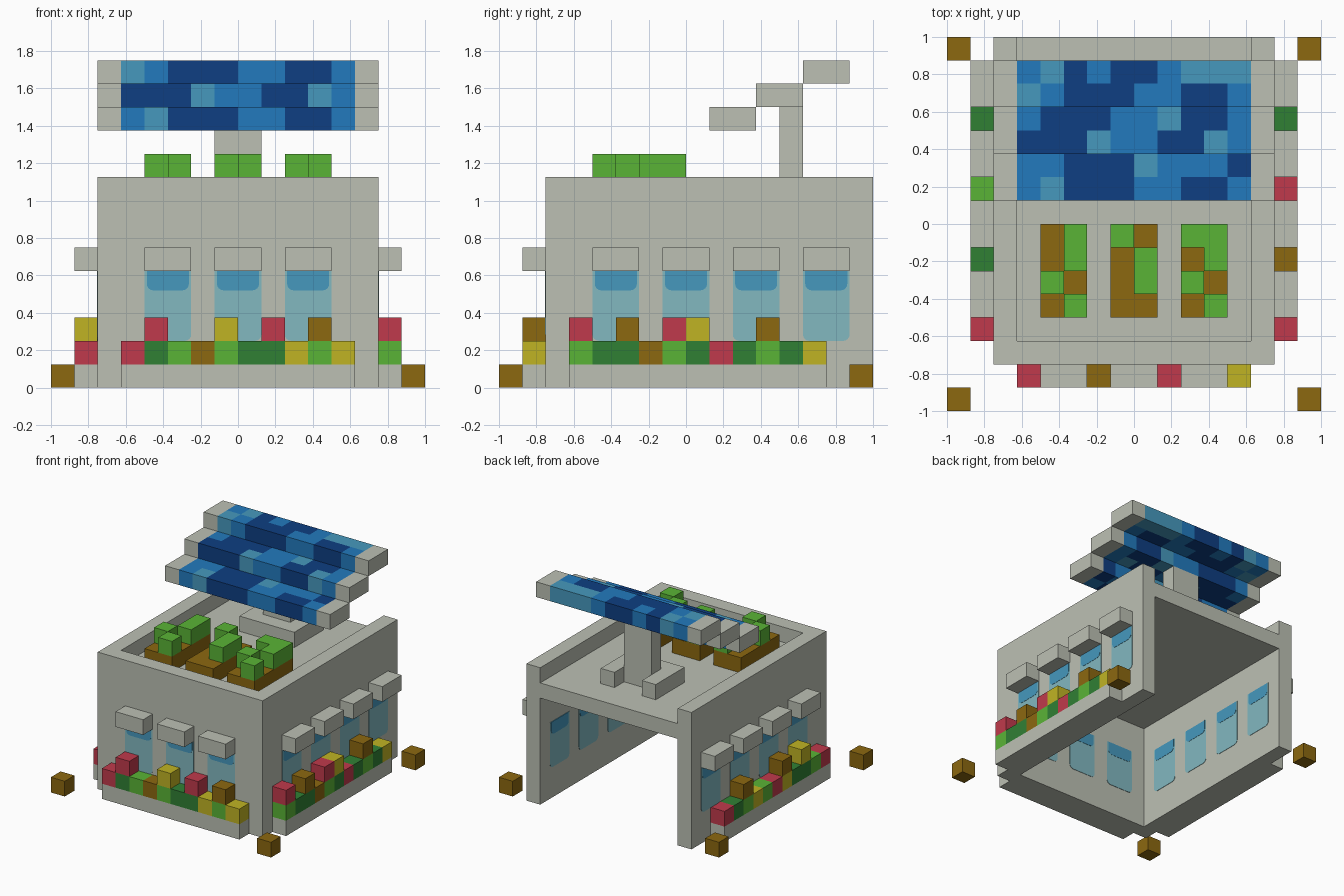
import bpy, bmesh, math
from mathutils import Vector, Matrix

cube = bpy.data.objects.get("Cube")
if cube:
    bpy.data.objects.remove(cube, do_unlink=True)

U = 0.125  # one block


def material(name, rgb):
    lin = [(c / 255 / 12.92 if c < 11 else ((c / 255 + 0.055) / 1.055) ** 2.4) for c in rgb]
    m = bpy.data.materials.new(name)
    m.use_nodes = True
    m.diffuse_color = (*lin, 1)
    bsdf = next(n for n in m.node_tree.nodes if n.type == 'BSDF_PRINCIPLED')
    bsdf.inputs["Base Color"].default_value = (*lin, 1)
    bsdf.inputs["Roughness"].default_value = 0.8
    return m


# One letter per colour, used by the block patterns below
MATS = {
    's': material("stone_grey", (188, 192, 180)),
    'b': material("soil_brown", (140, 104, 16)),
    'g': material("leaf_green", (90, 180, 54)),
    'd': material("dark_green", (48, 128, 52)),
    'r': material("flower_red", (192, 58, 76)),
    'y': material("flower_yellow", (192, 180, 36)),
    'D': material("panel_dark_blue", (14, 62, 130)),
    'M': material("panel_mid_blue", (34, 122, 190)),
    'L': material("panel_light_blue", (70, 153, 190)),
    'w': material("window_glass", (130, 184, 192)),
}


def finish(name, bm, keys):
    bmesh.ops.recalc_face_normals(bm, faces=bm.faces)
    me = bpy.data.meshes.new(name)
    bm.to_mesh(me)
    bm.free()
    for k in keys:
        me.materials.append(MATS[k])
    ob = bpy.data.objects.new(name, me)
    bpy.context.collection.objects.link(ob)
    return ob


def box(name, x, y, z, key='s'):
    """Box between block coordinates."""
    bm = bmesh.new()
    size = [(r[1] - r[0]) * U for r in (x, y, z)]
    mid = [(r[1] + r[0]) * U / 2 for r in (x, y, z)]
    bmesh.ops.create_cube(bm, size=1, matrix=Matrix.Translation(mid) @ Matrix.Diagonal((*size, 1)))
    return finish(name, bm, key)


def blocks(name, cells):
    """Group of unit blocks {(x, y, z): colour}, each in its own colour."""
    keys = sorted(set(cells.values()))
    bm = bmesh.new()
    for c, key in cells.items():
        pos = (Vector(c) + Vector((.5, .5, .5))) * U
        verts = bmesh.ops.create_cube(bm, size=U, matrix=Matrix.Translation(pos))["verts"]
        for f in {f for v in verts for f in v.link_faces}:
            f.material_index = keys.index(key)
    # Drop the hidden faces where two blocks touch
    hidden = []
    for f in bm.faces:
        outside = f.calc_center_median() / U + f.normal * 0.5
        if tuple(math.floor(v) for v in outside) in cells:
            hidden.append(f)
    bmesh.ops.delete(bm, geom=hidden, context='FACES')
    return finish(name, bm, keys)


def plate(name, half, low, high, radius, depth, place, key):
    """Thin pane with rounded lower corners, centred across the wall it sits in."""
    pts = [(half, high), (-half, high)]
    for cx, a0 in ((-half + radius, math.pi), (half - radius, 1.5 * math.pi)):
        for i in range(5):
            a = a0 + i * math.pi / 8
            pts.append((cx + radius * math.cos(a), low + radius + radius * math.sin(a)))
    bm = bmesh.new()
    face = bm.faces.new([bm.verts.new((u, -depth / 2, v)) for u, v in pts])
    ext = bmesh.ops.extrude_face_region(bm, geom=[face])
    bmesh.ops.translate(bm, vec=(0, depth, 0), verts=[e for e in ext["geom"] if isinstance(e, bmesh.types.BMVert)])
    bm.transform(place)
    return finish(name, bm, key)


# Shell: three walls, open at the back, with a sunken roof
box("front_wall", (-6, 6), (-6, -5), (0, 9))
box("left_wall", (5, 6), (-5, 8), (0, 9))
box("right_wall", (-6, -5), (-5, 8), (0, 9))
box("roof", (-5, 5), (-5, 8), (7, 8))

# Windows and awnings, per wall: rotation, distance to wall middle, positions
walls = {
    "front": (0, (-3, 0, 3)),
    "left": (math.pi / 2, (-3, 0, 3, 6)),
    "right": (-math.pi / 2, (-3, 0, 3, 6)),
}
for side, (angle, spots) in walls.items():
    for i, s in enumerate(spots, 1):
        mid = {"front": (s, -5.5), "left": (5.5, s), "right": (-5.5, s)}[side]
        place = Matrix.Translation((mid[0] * U, mid[1] * U, 0)) @ Matrix.Rotation(angle, 4, 'Z')
        plate(f"{side}_window_{i}", U, 0.25, 0.625, 0.035, U + 0.006, place, 'w')
        plate(f"{side}_window_blind_{i}", U * 0.9, 0.52, 0.625, 0.035, U + 0.010, place, 'L')
        along = (s - 1, s + 1)
        x, y = {"front": (along, (-7, -6)), "left": ((6, 7), along), "right": ((-7, -6), along)}[side]
        box(f"{side}_awning_{i}", x, y, (5, 6))

# Flower ledges: stone step, a full row of plants and a few taller ones
box("front_ledge", (-5, 5), (-7, -6), (0, 1))
box("left_ledge", (6, 7), (-5, 6), (0, 1))
box("right_ledge", (-7, -6), (-5, 6), (0, 1))
flowers = {
    "front": ("rdgbgddygy", ".r..y.r.b."),
    "left": ("gddbgdrdgdy", "r.b.ry..b.."),
    "right": ("rgddyrgygdr", "..y.b...b.."),
}
for side, rows in flowers.items():
    cells = {}
    for level, row in enumerate(rows, 1):
        for i, key in enumerate(row, -5):
            if key != '.':
                cells[{"front": (i, -7, level), "left": (6, i, level), "right": (-7, i, level)}[side]] = key
    blocks(f"{side}_flowers", cells)

# Roof planters; crops listed from the back row to the front row
crops = {-4: (".g", ".g", "g.", ".g"), -1: ("g.", ".g", ".g", ".."), 2: ("gg", ".g", "g.", ".g")}
for n, (x, rows) in enumerate(crops.items(), 1):
    box(f"planter_{n}", (x, x + 2), (-4, 0), (8, 9), 'b')
    blocks(f"crops_{n}", {(x + i, -1 - j, 9): 'g'
                          for j, row in enumerate(rows) for i, k in enumerate(row) if k == 'g'})

# Solar stand: pillar, foot and two rear braces
box("stand_pillar", (-1, 1), (4, 5), (8, 12))
box("stand_foot", (-2, 2), (3, 4), (8, 9))
for name, x in (("left", 1), ("right", -2)):
    box(f"stand_brace_{name}", (x, x + 1), (4, 6), (8, 9))

# Stepped solar panels with stone end caps; rows run front to back
solar = (("MLDDDMMDDM", "MMDDDLMMMD"),
         ("DDDLMMDDLM", "MDDDMMLDDM"),
         ("LMDDDMMDDM", "MLDMDDMLLL"))
for n, rows in enumerate(solar):
    y, z = 1 + 2 * n, 11 + n
    blocks(f"solar_panel_{n + 1}", {(x, y + j, z): k for j, row in enumerate(rows)
                                    for x, k in enumerate(row, -5)})
    for name, x in (("left", 5), ("right", -6)):
        box(f"solar_cap_{name}_{n + 1}", (x, x + 1), (y, y + 2), (z, z + 1))

# Loose corner blocks
for nx, x in (("left", 7), ("right", -8)):
    for ny, y in (("back", 7), ("front", -8)):
        box(f"corner_block_{ny}_{nx}", (x, x + 1), (y, y + 1), (0, 1), 'b')
